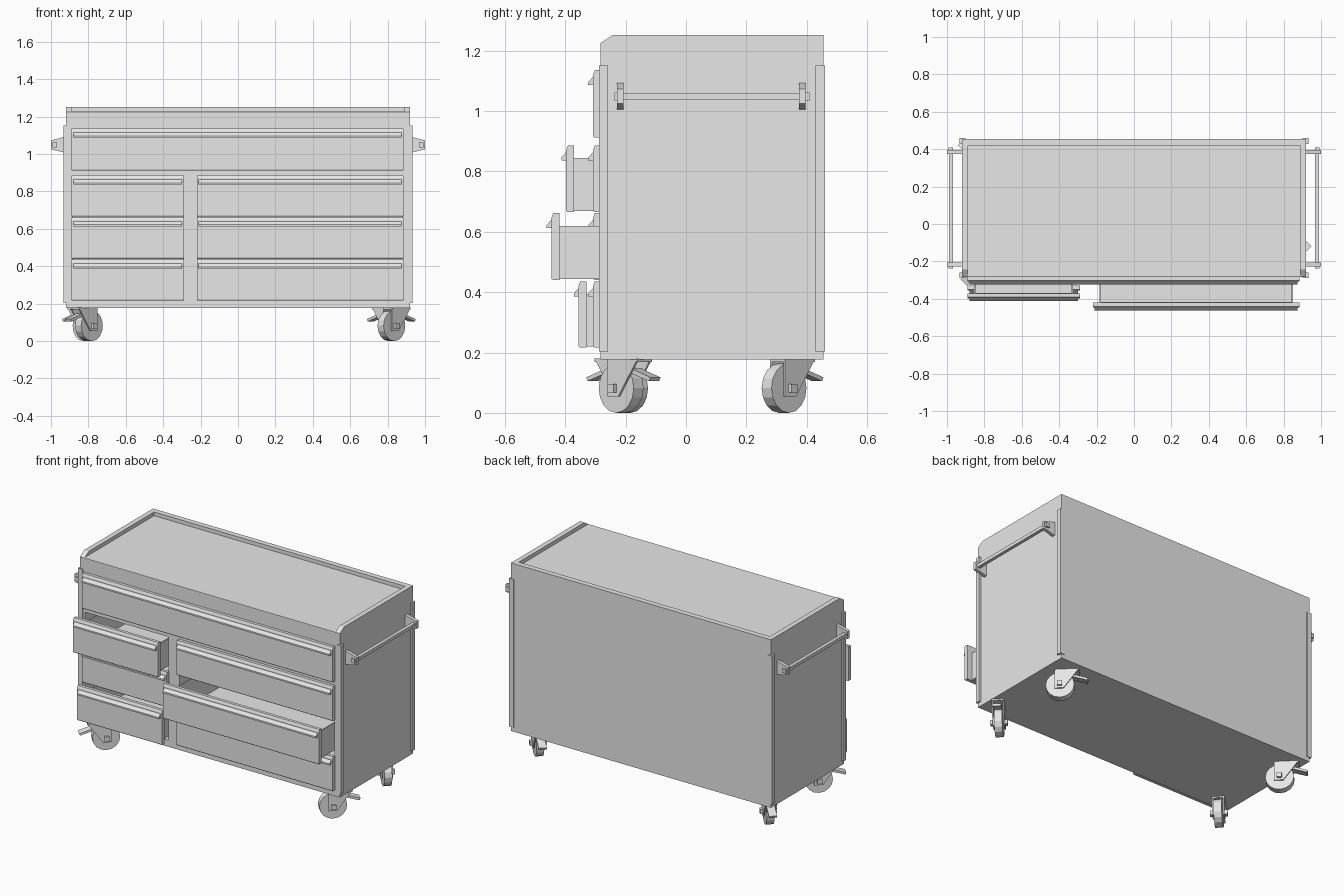
import bpy, bmesh
from math import radians
from mathutils import Matrix, Vector

cube = bpy.data.objects.get("Cube")
if cube:
    bpy.data.objects.remove(cube, do_unlink=True)

GREY = (0.8, 0.8, 0.8, 1)
metal = bpy.data.materials.new("plain_grey")
metal.use_nodes = True
metal.diffuse_color = GREY
for node in metal.node_tree.nodes:
    if node.type == 'BSDF_PRINCIPLED':
        node.inputs["Base Color"].default_value = GREY


def finish(name, bm, matrix=None):
    """Turn a bmesh into an object with the shared material."""
    if matrix:
        bm.transform(matrix)
    bmesh.ops.recalc_face_normals(bm, faces=bm.faces)
    mesh = bpy.data.meshes.new(name)
    bm.to_mesh(mesh)
    bm.free()
    mesh.materials.append(metal)
    obj = bpy.data.objects.new(name, mesh)
    bpy.context.collection.objects.link(obj)
    return obj


def prism(name, axis, profile, lo, hi, matrix=None):
    """Extrude a profile along x (points are y, z) or along y (points are x, z)."""
    bm = bmesh.new()
    place = (lambda p, d: (d, p[0], p[1])) if axis == 'x' else (lambda p, d: (p[0], d, p[1]))
    face = bm.faces.new([bm.verts.new(place(p, lo)) for p in profile])
    ext = bmesh.ops.extrude_face_region(bm, geom=[face])
    verts = [v for v in ext["geom"] if isinstance(v, bmesh.types.BMVert)]
    step = Vector((hi - lo, 0, 0)) if axis == 'x' else Vector((0, hi - lo, 0))
    bmesh.ops.translate(bm, verts=verts, vec=step)
    return finish(name, bm, matrix)


def box(name, x, y, z, matrix=None):
    profile = [(y[0], z[0]), (y[1], z[0]), (y[1], z[1]), (y[0], z[1])]
    return prism(name, 'x', profile, x[0], x[1], matrix)


def cut(target, cutter):
    mod = target.modifiers.new("cut", 'BOOLEAN')
    mod.operation, mod.solver, mod.object = 'DIFFERENCE', 'EXACT', cutter
    bpy.context.view_layer.objects.active = target
    bpy.ops.object.modifier_apply(modifier=mod.name)
    bpy.data.objects.remove(cutter, do_unlink=True)


# Cabinet with a recessed worktop and three drawer bays
FRONT, BACK, SIDE = -0.283, 0.455, 0.92
BOTTOM, TOP = 0.177, 1.252
cabinet = prism("cabinet", 'x', [(FRONT, BOTTOM), (BACK, BOTTOM), (BACK, TOP),
                                 (FRONT + 0.04, TOP), (FRONT, TOP - 0.026)], -SIDE, SIDE)
LEFT_COL, RIGHT_COL, FULL = (-0.89, -0.29), (-0.22, 0.885), (-0.89, 0.885)
cut(cabinet, box("worktop_cutter", (-0.888, 0.888), (-0.5, 0.42), (1.228, 1.4)))
for cols, z in ((FULL, (0.914, 1.13)), (LEFT_COL, (0.22, 0.88)), (RIGHT_COL, (0.22, 0.88))):
    inner = (cols[0] + 0.005, cols[1] - 0.005)
    cut(cabinet, box("bay_cutter", inner, (-0.5, 0.42), z))

# Corner guards
for s in (-1, 1):
    for y in ((-0.288, -0.258), (0.429, 0.46)):
        box("corner_guard", sorted((s * 0.90, s * 0.932)), y, (0.204, 1.152))


# Drawers: front panel, sloped pull and open tray
def drawer(name, cols, z0, z1, pull=0.0):
    x0, x1 = cols
    y0, y1 = -0.308 - pull, -0.282 - pull
    prism(name + "_front", 'x', [(y1, z0), (y0 + 0.004, z0), (y0, z0 + 0.006),
                                 (y0, z1 - 0.015), (y0 + 0.006, z1), (y1, z1)], x0, x1)
    prism(name + "_pull", 'x', [(y0, z1 - 0.05), (y0 - 0.016, z1 - 0.05),
                                (y0 - 0.016, z1 - 0.04), (y0, z1 - 0.022)], x0 + 0.01, x1 - 0.01)
    end, rim = 0.40 - pull, z1 - 0.042
    tray = box(name + "_tray", (x0 + 0.035, x1 - 0.035), (y1, end), (z0 + 0.004, rim))
    cut(tray, box("tray_cutter", (x0 + 0.043, x1 - 0.043), (y1 + 0.002, end - 0.01),
                  (z0 + 0.016, rim + 0.1)))


drawer("top_drawer", FULL, 0.912, 1.136)
rows = {"upper": (0.665, 0.886), "middle": (0.44, 0.662), "lower": (0.216, 0.436)}
pulls = {"left_upper": 0.089, "right_middle": 0.138, "left_lower": 0.048}
for side, cols in (("left", LEFT_COL), ("right", RIGHT_COL)):
    for row, (z0, z1) in rows.items():
        key = side + "_" + row
        drawer(key + "_drawer", cols, z0, z1, pulls.get(key, 0.0))

# Push bars on both ends
for s in (-1, 1):
    for y in (-0.228, 0.375):
        prism("bar_bracket", 'y', [(s * 0.915, 1.095), (s * 0.999, 1.073),
                                   (s * 0.999, 1.025), (s * 0.915, 1.005)], y, y + 0.021)
    box("push_bar", sorted((s * 0.969, s * 0.99)), (-0.23, 0.40), (1.038, 1.059))
    for y in (-0.237, 0.395):
        box("bar_end", sorted((s * 0.967, s * 0.992)), (y, y + 0.014), (1.036, 1.061))


# Swivel casters, built along local x and turned to their heading
def caster(x, y, heading):
    m = Matrix.Translation((x, y, 0)) @ Matrix.Rotation(radians(heading), 4, 'Z')
    bm = bmesh.new()
    turn = Matrix.Translation((0, 0, 0.082)) @ Matrix.Rotation(radians(90), 4, 'X')
    bmesh.ops.create_cone(bm, cap_ends=True, segments=16, radius1=0.082, radius2=0.082,
                          depth=0.046, matrix=turn)
    finish("caster_wheel", bm, m)
    for s in (-1, 1):
        lo, hi = sorted((s * 0.027, s * 0.035))
        prism("caster_fork", 'y', [(-0.03, 0.055), (0.022, 0.055), (0.11, 0.178),
                                   (-0.03, 0.178)], lo, hi, m)
        lo, hi = sorted((s * 0.035, s * 0.05))
        box("axle_nut", (-0.014, 0.014), (lo, hi), (0.068, 0.096), m)
    box("caster_plate", (-0.03, 0.11), (-0.035, 0.035), (0.168, 0.18), m)
    prism("brake_pedal", 'y', [(0.06, 0.135), (0.07, 0.147), (0.16, 0.118),
                               (0.155, 0.105)], -0.024, 0.024, m)


caster(-0.797, -0.20, 225)
caster(0.82, -0.215, 45)
caster(-0.81, 0.325, 135)
caster(0.82, 0.325, 135)
